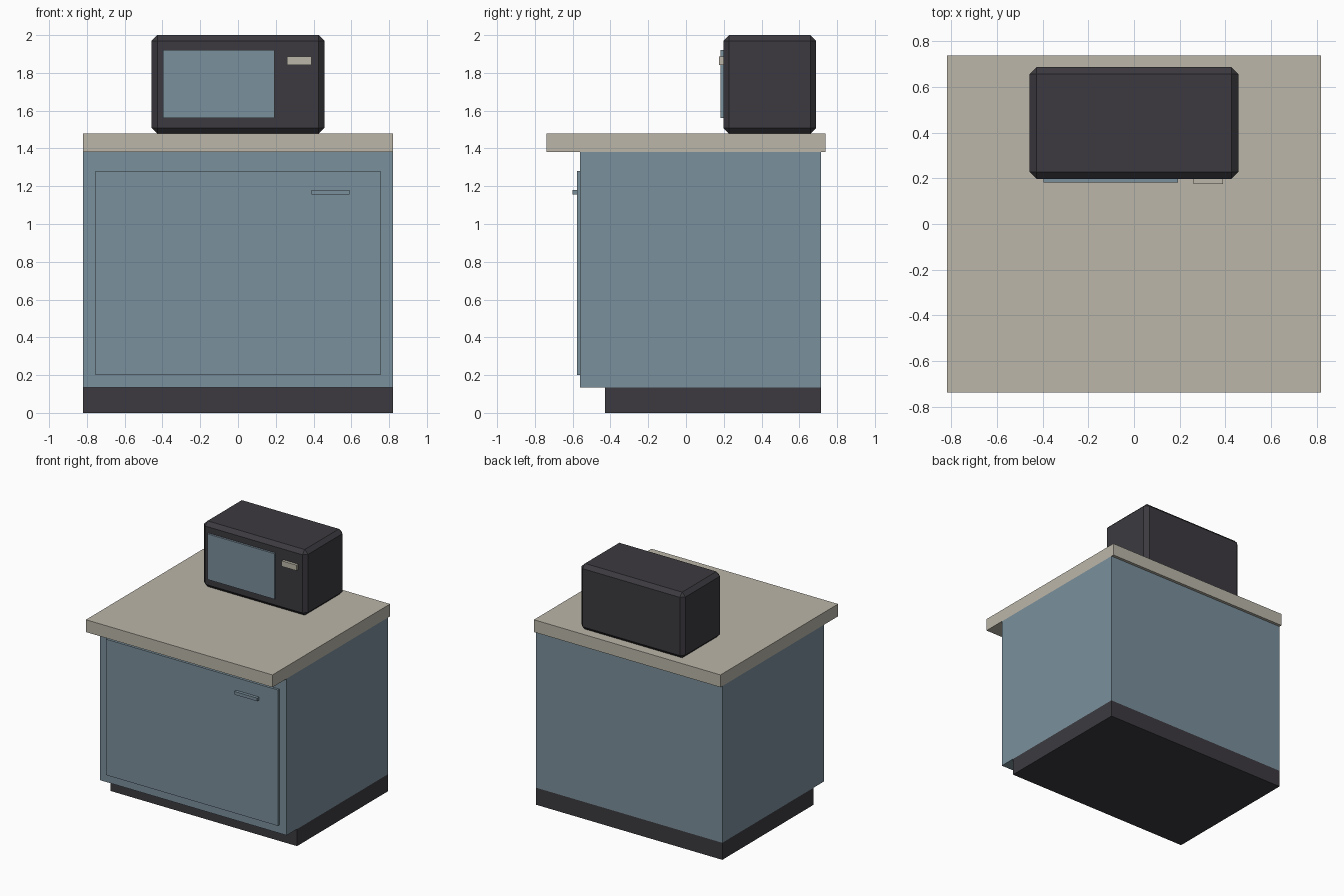
import bpy

if "Cube" in bpy.data.objects:
    bpy.data.objects.remove(bpy.data.objects["Cube"])


def material(name, rgb):
    m = bpy.data.materials.new(name)
    m.diffuse_color = (*rgb, 1.0)
    m.use_nodes = True
    m.node_tree.nodes["Principled BSDF"].inputs["Base Color"].default_value = m.diffuse_color
    return m


blue = material("grey_blue", (0.195, 0.279, 0.332))
charcoal = material("charcoal", (0.045, 0.042, 0.050))
beige = material("warm_beige", (0.497, 0.468, 0.397))


def box(name, x, y, z, mat, chamfer=0.0):
    """Box spanning the given (min, max) ranges, with optional chamfered edges."""
    bpy.ops.mesh.primitive_cube_add(
        size=1, location=[(a + b) / 2 for a, b in (x, y, z)])
    ob = bpy.context.object
    ob.name = name
    ob.scale = [b - a for a, b in (x, y, z)]
    bpy.ops.object.transform_apply(location=False, rotation=False, scale=True)
    ob.data.materials.append(mat)
    if chamfer:
        mod = ob.modifiers.new("chamfer", 'BEVEL')
        mod.width = chamfer
        mod.segments = 1
        mod.limit_method = 'NONE'
    return ob


# Cabinet: recessed plinth, carcass, worktop
box("plinth", (-0.82, 0.82), (-0.43, 0.715), (0.0, 0.135), charcoal)
box("cabinet_body", (-0.82, 0.82), (-0.56, 0.715), (0.135, 1.38), blue)
box("worktop", (-0.82, 0.82), (-0.738, 0.738), (1.38, 1.478), beige)

# Cabinet door and its pull
box("cabinet_door", (-0.755, 0.755), (-0.578, -0.56), (0.20, 1.28), blue)
box("door_handle", (0.39, 0.59), (-0.602, -0.578), (1.155, 1.18), blue)

# Microwave: chamfered case, window, button
box("microwave_case", (-0.457, 0.457), (0.198, 0.688), (1.478, 2.0),
    charcoal, chamfer=0.03)
box("microwave_window", (-0.397, 0.193), (0.182, 0.198), (1.56, 1.922), blue)
box("microwave_button", (0.26, 0.39), (0.176, 0.198), (1.842, 1.886), beige)
